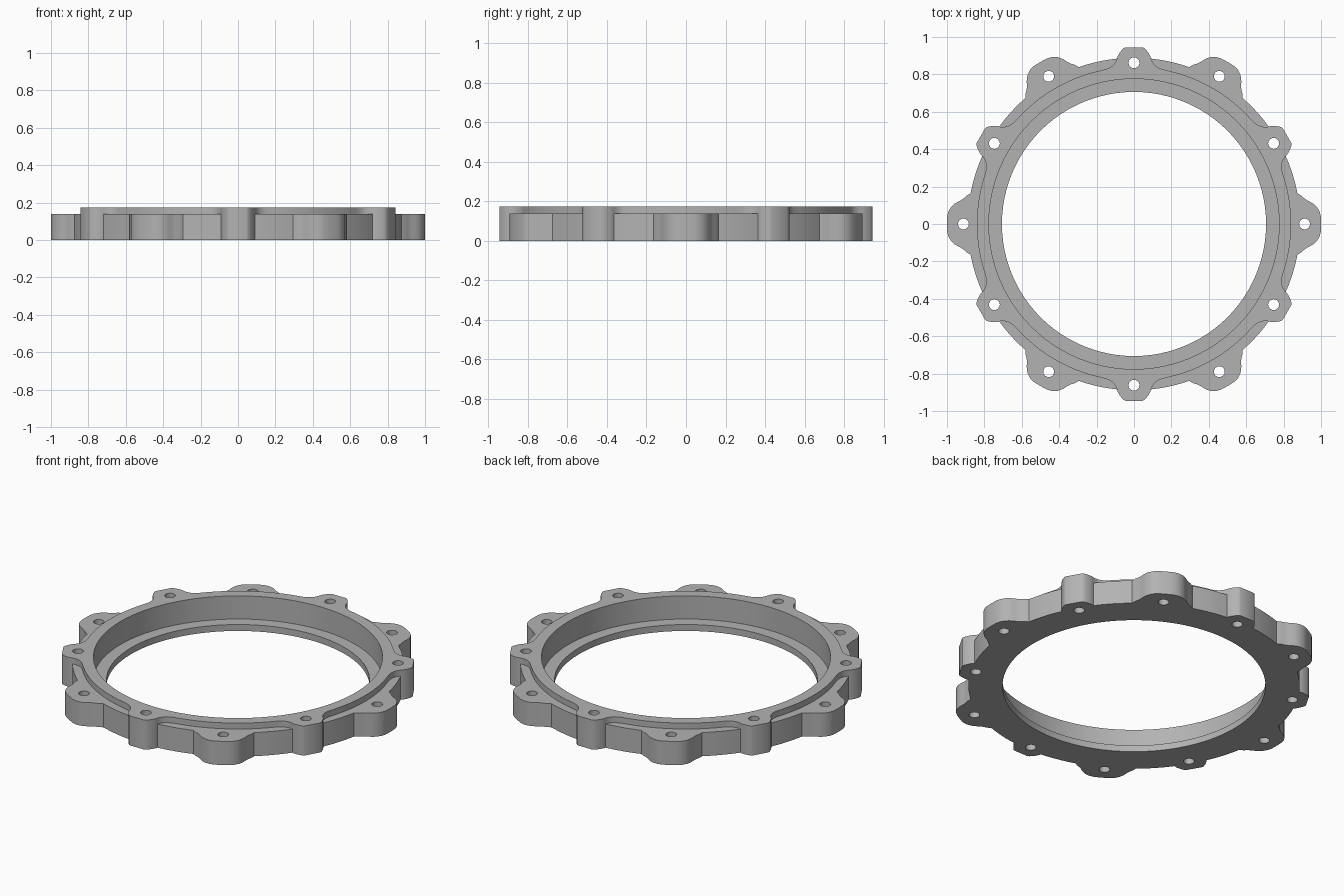
import bpy, bmesh, math

if "Cube" in bpy.data.objects:
    bpy.data.objects.remove(bpy.data.objects["Cube"])

grey = bpy.data.materials.new("plain grey")
grey.diffuse_color = (0.45, 0.45, 0.45, 1)
grey.use_nodes = True
grey.node_tree.nodes["Principled BSDF"].inputs["Base Color"].default_value = grey.diffuse_color


def prism(name, outline, z0, z1):
    """Extrude a closed xy outline from z0 to z1."""
    bm = bmesh.new()
    face = bm.faces.new([bm.verts.new((x, y, z0)) for x, y in outline])
    ext = bmesh.ops.extrude_face_region(bm, geom=[face])
    for v in ext["geom"]:
        if isinstance(v, bmesh.types.BMVert):
            v.co.z = z1
    bmesh.ops.recalc_face_normals(bm, faces=bm.faces)
    mesh = bpy.data.meshes.new(name)
    bm.to_mesh(mesh)
    bm.free()
    mesh.materials.append(grey)
    ob = bpy.data.objects.new(name, mesh)
    bpy.context.collection.objects.link(ob)
    return ob


def circle(r, n, cx=0, cy=0):
    return [(cx + r * math.cos(2 * math.pi * i / n),
             cy + r * math.sin(2 * math.pi * i / n)) for i in range(n)]


def lobed_ring(radius, half, start, arc_steps):
    """Six lobes on a circle; half = (radial, sideways) points, tip to root."""
    lobe = [(x, -y) for x, y in reversed(half)] + list(half)
    root = math.atan2(half[-1][1], half[-1][0])
    pts = []
    for k in range(6):
        a = start + k * math.pi / 3
        c, s = math.cos(a), math.sin(a)
        pts += [(x * c - y * s, x * s + y * c) for x, y in lobe]
        span = math.pi / 3 - 2 * root
        for i in range(1, arc_steps):
            t = a + root + span * i / arc_steps
            pts.append((radius * math.cos(t), radius * math.sin(t)))
    return pts


def boolean(target, other, operation):
    mod = target.modifiers.new(operation.lower(), 'BOOLEAN')
    mod.operation, mod.object, mod.solver = operation, other, 'EXACT'
    bpy.context.view_layer.objects.active = target
    bpy.ops.object.modifier_apply(modifier=mod.name)
    bpy.data.objects.remove(other, do_unlink=True)


# Low flange with six wide lobes
low = [(1.0, 0.015), (0.999, 0.042), (0.992, 0.068), (0.978, 0.091),
       (0.962, 0.106), (0.945, 0.117), (0.925, 0.127), (0.909, 0.138),
       (0.896, 0.151), (0.874, 0.164)]
ring = prism("flange_ring", lobed_ring(0.889, low, 0, 14), 0, 0.14)

# Raised rim with six narrow full-height lobes
high = [(0.945, 0.045), (0.940, 0.056), (0.928, 0.067), (0.912, 0.079),
        (0.897, 0.087), (0.880, 0.092), (0.862, 0.101), (0.846, 0.115),
        (0.834, 0.134), (0.827, 0.152), (0.820, 0.182)]
rim = prism("raised_rim", lobed_ring(0.84, high, math.pi / 6, 14), 0, 0.175)
boolean(ring, rim, 'UNION')

# Stepped bore: narrow lip at the bottom, wider seat above
boolean(ring, prism("lip_bore", circle(0.706, 96), -0.1, 0.3), 'DIFFERENCE')
boolean(ring, prism("seat_bore", circle(0.776, 96), 0.038, 0.3), 'DIFFERENCE')

# Bolt holes, one in every lobe
for k in range(12):
    r = 0.912 if k % 2 == 0 else 0.862
    a = k * math.pi / 6
    hole = prism("bolt_hole", circle(0.029, 24, r * math.cos(a), r * math.sin(a)), -0.1, 0.3)
    boolean(ring, hole, 'DIFFERENCE')

# Smooth walls, crisp edges
bpy.ops.object.select_all(action='DESELECT')
ring.select_set(True)
bpy.context.view_layer.objects.active = ring
bpy.ops.object.shade_smooth_by_angle(angle=math.radians(25))
